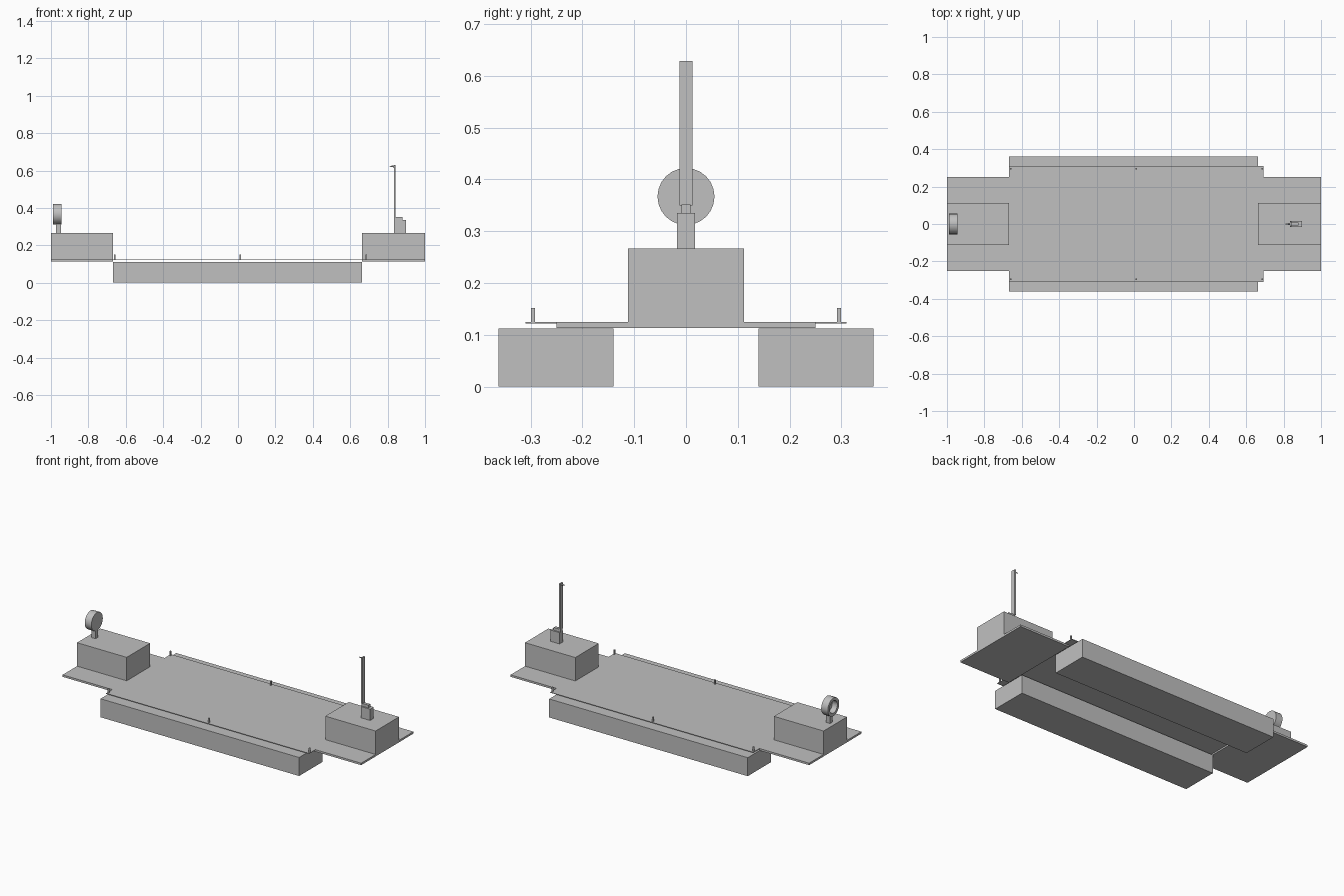
import bpy, bmesh, math
from mathutils import Matrix, Vector

default = bpy.data.objects.get("Cube")
if default:
    bpy.data.objects.remove(default)

GREY = (0.53, 0.53, 0.53, 1.0)
paint = bpy.data.materials.new("plain grey")
paint.use_nodes = True
paint.diffuse_color = GREY
paint.node_tree.nodes["Principled BSDF"].inputs["Base Color"].default_value = GREY


def add_object(name, bm):
    mesh = bpy.data.meshes.new(name)
    bmesh.ops.recalc_face_normals(bm, faces=bm.faces)
    bm.to_mesh(mesh)
    bm.free()
    mesh.materials.append(paint)
    obj = bpy.data.objects.new(name, mesh)
    bpy.context.collection.objects.link(obj)
    return obj


def box(name, x, y, z):
    """Box spanning the given (low, high) ranges."""
    bm = bmesh.new()
    bmesh.ops.create_cube(bm, size=1)
    for v in bm.verts:
        v.co = Vector(r[0] if c < 0 else r[1] for r, c in zip((x, y, z), v.co))
    return add_object(name, bm)


def sym(half):
    return (-half, half)


DECK = 0.125      # deck surface height
HULL = (-0.667, 0.663)

# Floats and the thin deck above them
for side, y in (("left", (0.14, 0.362)), ("right", (-0.362, -0.14))):
    box(f"{side}_float", HULL, y, (0, 0.112))
box("deck_sheet", (HULL[0], 0.693), sym(0.31), (DECK - 0.003, DECK))

# End platforms with their cabins
for end, x in (("rear", (-1, HULL[0])), ("front", (HULL[1], 1))):
    box(f"{end}_platform", x, sym(0.25), (0.113, DECK))
    box(f"{end}_cabin", x, sym(0.112), (0.113, 0.267))

# Small posts along the deck edges
for i, x in enumerate((-0.66, 0.013, 0.687)):
    for side, y in (("left", 0.295), ("right", -0.295)):
        box(f"{side}_deck_post_{i + 1}", (x - 0.004, x + 0.004),
            (y - 0.004, y + 0.004), (DECK, 0.152))

# Mast with its stepped foot and pointed tip
box("mast_foot", (0.835, 0.897), sym(0.017), (0.267, 0.335))
box("mast_step", (0.835, 0.88), sym(0.009), (0.335, 0.352))
box("mast", (0.833, 0.842), sym(0.013), (0.35, 0.629))
bm = bmesh.new()
bmesh.ops.create_cone(bm, cap_ends=True, segments=8, radius1=0.006, radius2=0.001,
                      depth=0.025, matrix=Matrix.Translation((0.822, 0, 0.622))
                      @ Matrix.Rotation(-math.pi / 2, 4, 'Y'))
add_object("mast_tip", bm)

# Lamp drum on a post, recessed on its outer face
box("lamp_post", (-0.973, -0.946), sym(0.012), (0.267, 0.322))
bm = bmesh.new()
bmesh.ops.create_cone(bm, cap_ends=True, segments=24, radius1=0.055, radius2=0.055,
                      depth=0.044, matrix=Matrix.Translation((-0.966, 0, 0.367))
                      @ Matrix.Rotation(math.pi / 2, 4, 'Y'))
bm.normal_update()
outer = min(bm.faces, key=lambda f: f.calc_center_median().x)
bmesh.ops.inset_region(bm, faces=[outer], thickness=0.018)
floor = bmesh.ops.extrude_face_region(bm, geom=[outer])["geom"]
bmesh.ops.translate(bm, vec=(0.034, 0, 0),
                    verts=[g for g in floor if isinstance(g, bmesh.types.BMVert)])
if outer.is_valid:
    bmesh.ops.delete(bm, geom=[outer], context='FACES_ONLY')
lamp = add_object("lamp_drum", bm)
bpy.context.view_layer.objects.active = lamp
lamp.select_set(True)
bpy.ops.object.shade_smooth_by_angle(angle=math.radians(30))
